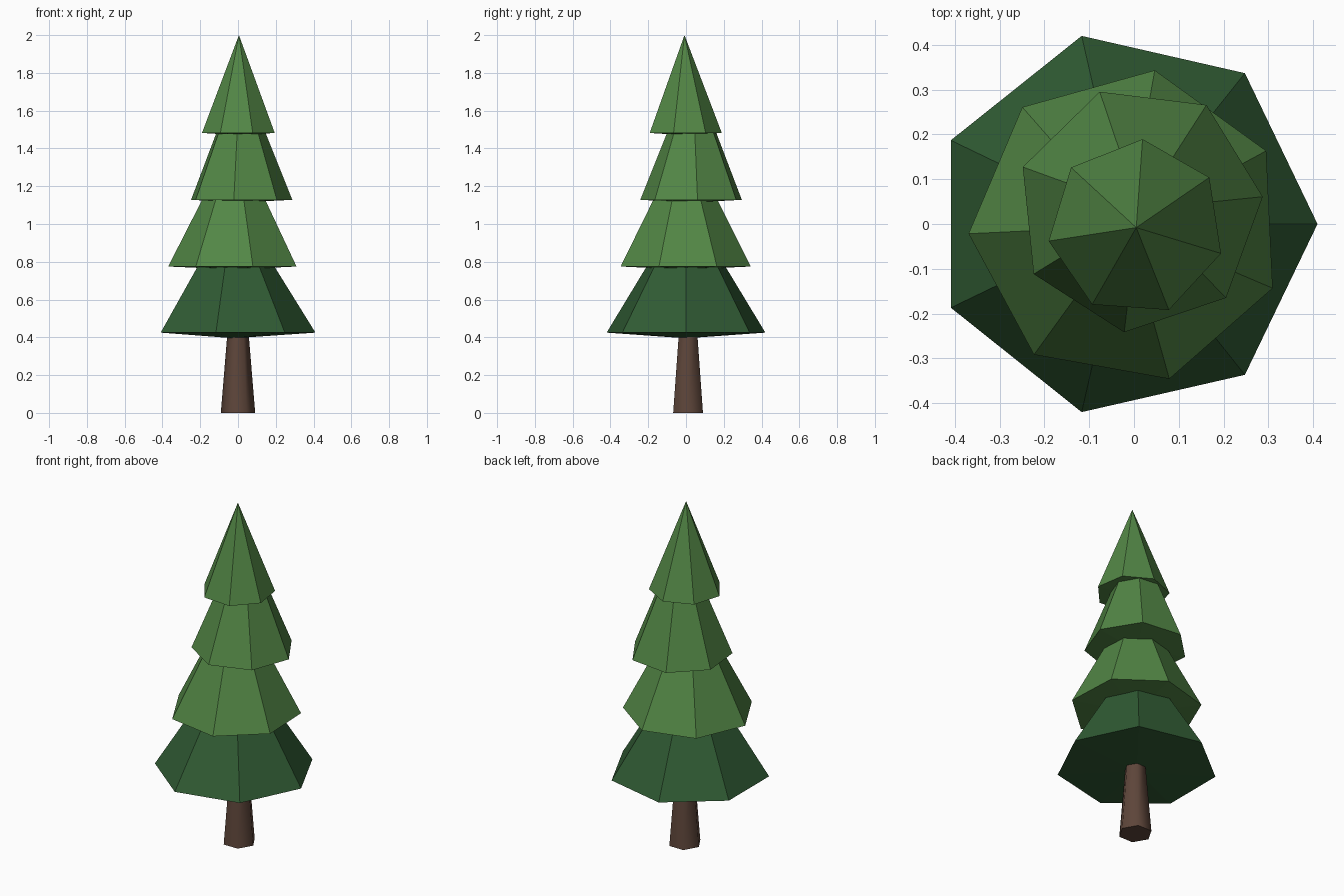
import bpy, bmesh
from math import cos, sin, radians, tau

cube = bpy.data.objects.get("Cube")
if cube:
    bpy.data.objects.remove(cube)


def material(name, rgb):
    mat = bpy.data.materials.new(name)
    mat.use_nodes = True
    mat.diffuse_color = (*rgb, 1)
    mat.node_tree.nodes["Principled BSDF"].inputs["Base Color"].default_value = (*rgb, 1)
    return mat


dark_green = material("dark green", (0.03, 0.105, 0.034))
leaf_green = material("leaf green", (0.085, 0.24, 0.06))
bark_brown = material("bark brown", (0.11, 0.06, 0.042))


def lathe(name, sides, turn, centre, profile, mat):
    """Closed solid from (radius, z) rings, bottom to top; radius 0 makes a point."""
    bm = bmesh.new()
    rings = []
    for radius, z in profile:
        count = sides if radius else 1
        rings.append([bm.verts.new((centre[0] + radius * cos(radians(turn) + tau * i / sides),
                                    centre[1] + radius * sin(radians(turn) + tau * i / sides), z))
                      for i in range(count)])
    for low, high in zip(rings, rings[1:]):
        for i in range(sides):
            j = (i + 1) % sides
            corners = [low[i % len(low)], low[j % len(low)],
                       high[j % len(high)], high[i % len(high)]]
            bm.faces.new(list(dict.fromkeys(corners)))
    for ring in (rings[0], rings[-1]):
        if len(ring) > 1:
            bm.faces.new(ring)
    bmesh.ops.recalc_face_normals(bm, faces=bm.faces)
    mesh = bpy.data.meshes.new(name)
    bm.to_mesh(mesh)
    bm.free()
    mesh.materials.append(mat)
    obj = bpy.data.objects.new(name, mesh)
    bpy.context.collection.objects.link(obj)
    return obj


# Tapered six-sided trunk, softly shaded around its sides
trunk = lathe("trunk", 6, 0, (0, 0.011), [(0.091, 0), (0.053, 0.46)], bark_brown)
bpy.context.view_layer.objects.active = trunk
trunk.select_set(True)
bpy.ops.object.shade_smooth_by_angle(angle=radians(65))

# Seven-sided foliage tiers: each has a shallow pointed underside and a top tucked into the next
tiers = [
    ("lower_foliage", 0, (-0.021, 0), 0.431, 0.425, 0.03, 0.80, 0.46, dark_green),
    ("middle_foliage", 182.7, (-0.016, -0.005), 0.354, 0.775, 0.016, 1.15, 0.46, leaf_green),
    ("upper_foliage", 5.8, (0.012, 0.033), 0.277, 1.128, 0.014, 1.50, 0.46, leaf_green),
    ("top_foliage", 85.9, (0.005, -0.008), 0.198, 1.482, 0.012, 2.0, 0, leaf_green),
]
for name, turn, centre, radius, rim, dip, top, taper, mat in tiers:
    lathe(name, 7, turn, centre,
          [(0, rim - dip), (radius, rim), (radius * taper, top)], mat)
